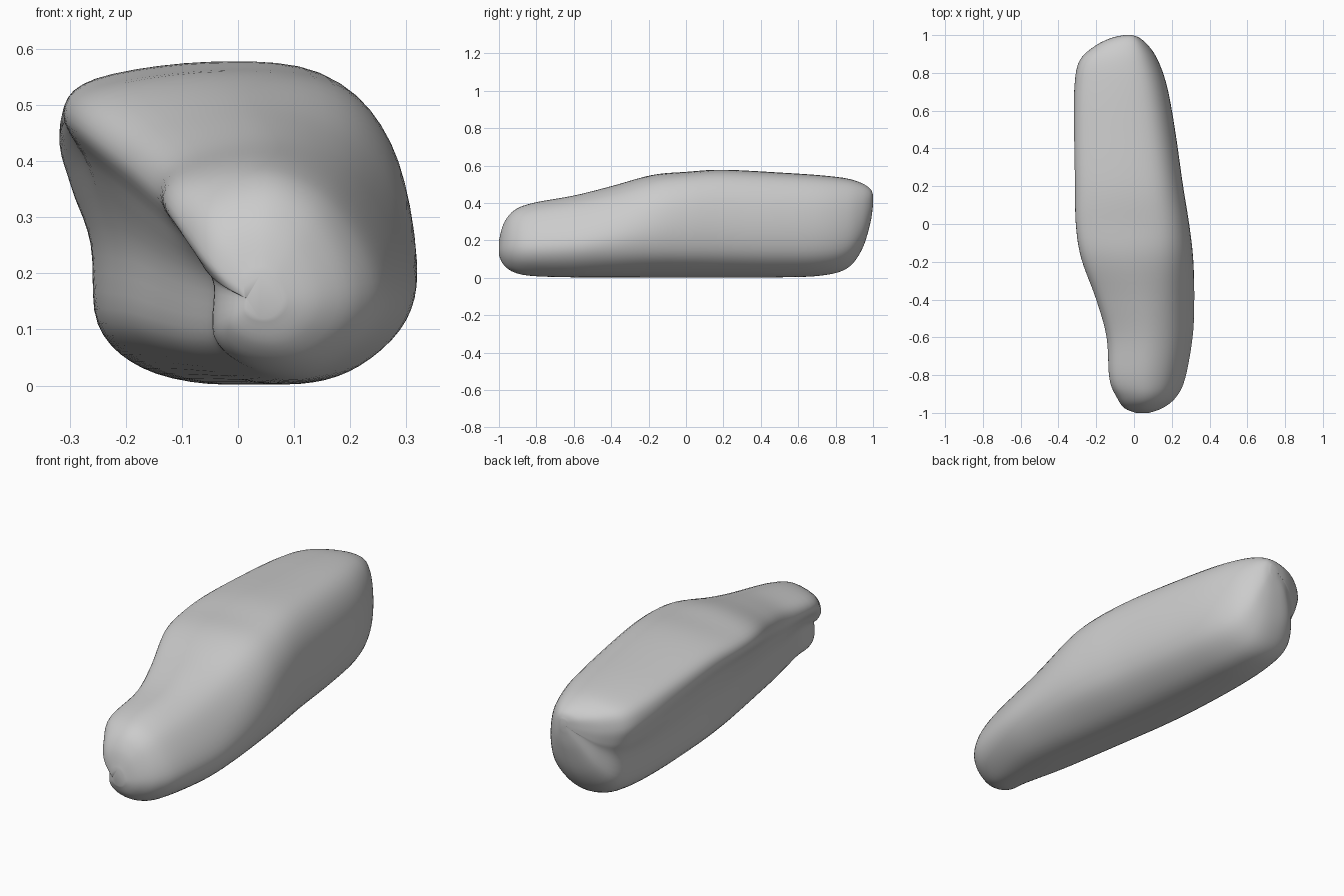
import bpy, bmesh

if "Cube" in bpy.data.objects:
    bpy.data.objects.remove(bpy.data.objects["Cube"])

# Stations along the length: y, ridge x, right x, top z, bottom z, left wall x, ridge z
STATIONS = [
    (-1.00, 0.01, 0.08, 0.20, 0.12, 0.015, 0.17),
    (-0.975, -0.05, 0.15, 0.29, 0.07, -0.02, 0.22),
    (-0.92, -0.09, 0.22, 0.36, 0.030, -0.045, 0.27),
    (-0.82, -0.13, 0.27, 0.40, 0.010, -0.05, 0.32),
    (-0.60, -0.145, 0.31, 0.44, 0.003, -0.10, 0.35),
    (-0.40, -0.20, 0.319, 0.49, 0.002, -0.145, 0.40),
    (-0.18, -0.28, 0.313, 0.550, 0.002, -0.195, 0.46),
    (0.00, -0.308, 0.292, 0.566, 0.002, -0.225, 0.48),
    (0.20, -0.312, 0.260, 0.577, 0.002, -0.245, 0.485),
    (0.50, -0.317, 0.217, 0.562, 0.003, -0.255, 0.465),
    (0.72, -0.315, 0.177, 0.547, 0.012, -0.25, 0.44),
    (0.86, -0.29, 0.13, 0.53, 0.05, -0.235, 0.42),
    (0.94, -0.21, 0.08, 0.505, 0.15, -0.18, 0.41),
    (0.985, -0.12, 0.03, 0.475, 0.29, -0.11, 0.415),
    (1.00, -0.05, -0.01, 0.445, 0.39, -0.045, 0.42),
]


def ramp(v, a, b):
    """Smooth 0..1 blend between a and b."""
    t = min(max((v - a) / (b - a), 0), 1)
    return t * t * (3 - 2 * t)


def spline(pts, steps, closed):
    """Smooth curve through the points."""
    n, out = len(pts), []
    for i in range(n if closed else n - 1):
        pick = [pts[(i + k) % n] if closed else pts[min(max(i + k, 0), n - 1)]
                for k in (-1, 0, 1, 2)]
        for s in range(steps):
            t = s / steps
            out.append(tuple(
                0.5 * (2 * b + (c - a) * t + (2 * a - 5 * b + 4 * c - d) * t * t
                       + (3 * b - a - 3 * c + d) * t ** 3)
                for a, b, c, d in zip(*pick)))
    if not closed:
        out.append(pts[-1])
    return out


def section(y, xl, xr, zt, zb, w, zr):
    """Rounded right side, overhanging ridge and undercut wall on the left."""
    W, h = xr - xl, zt - zb
    s = 1 - ramp(y, -0.6, 0.05)      # sloping right shoulder at the front
    k = ramp(y, 0.1, 0.75)           # undercut fades out toward the back
    under = 0.4 + 0.3 * k
    ctrl = [
        (xl, zr), (xl + 0.1 * W, zt - 0.33 * (zt - zr)),
        (xl + 0.45 * W, zt),
        (xr - (0.22 + 0.06 * s) * W, zt - (0.03 + 0.07 * s) * h),
        (xr - (0.05 + 0.045 * s) * W, zt - (0.21 + 0.12 * s) * h),
        (xr, zb + (0.48 - 0.07 * s) * h), (xr - 0.06 * W, zb + 0.21 * h),
        (xr - 0.25 * W, zb + 0.05 * h), ((w + xr) / 2 - 0.03 * W, zb),
        (w + 0.16 * W, zb + 0.05 * h), (w + 0.01 * W, zb + 0.19 * h),
        (w + 0.01 * W - 0.03 * k * W, zb + 0.45 * h),
        (w * (1 - under) + xl * under, zr - 0.17 * h),
    ]
    return [(x, y, z) for x, z in spline(ctrl, 5, True)]


# Loft the body through all sections and close both tips
bm = bmesh.new()
rings = [[bm.verts.new(p) for p in section(*s)] for s in spline(STATIONS, 5, False)]
for r0, r1 in zip(rings, rings[1:]):
    n = len(r0)
    for i in range(n):
        j = (i + 1) % n
        bm.faces.new((r0[i], r0[j], r1[j], r1[i]))
bm.faces.new(rings[0])
bm.faces.new(rings[-1])
bmesh.ops.recalc_face_normals(bm, faces=bm.faces)
for f in bm.faces:
    f.smooth = True

mesh = bpy.data.meshes.new("stone_body")
bm.to_mesh(mesh)
bm.free()
body = bpy.data.objects.new("stone_body", mesh)
bpy.context.collection.objects.link(body)
